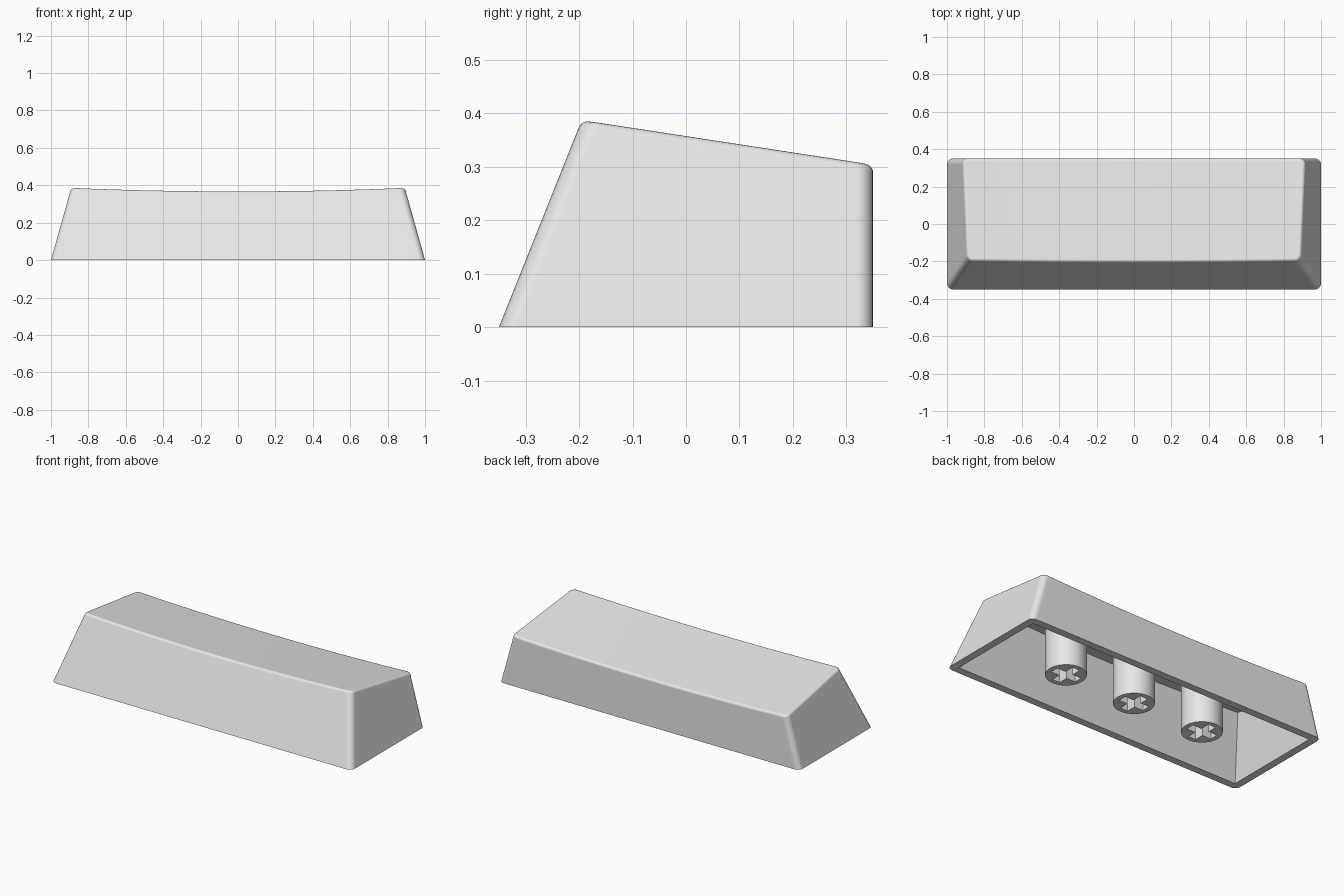
import bpy
import bmesh
import math

if "Cube" in bpy.data.objects:
    bpy.data.objects.remove(bpy.data.objects["Cube"])

gray = bpy.data.materials.new("light gray plastic")
gray.use_nodes = True
color = (0.8, 0.8, 0.8, 1)
gray.diffuse_color = color
gray.node_tree.nodes["Principled BSDF"].inputs["Base Color"].default_value = color

SIDE_TAPER, FRONT_TAPER = 0.28, 0.4   # inward lean per unit of height
TILT, DISH, WALL, STEPS = 0.153, 0.02, 0.045, 32


def finish(bm, name):
    bmesh.ops.recalc_face_normals(bm, faces=bm.faces)
    mesh = bpy.data.meshes.new(name)
    bm.to_mesh(mesh)
    bm.free()
    obj = bpy.data.objects.new(name, mesh)
    bpy.context.collection.objects.link(obj)
    mesh.materials.append(gray)
    return obj


def activate(obj):
    bpy.ops.object.select_all(action='DESELECT')
    obj.select_set(True)
    bpy.context.view_layer.objects.active = obj


def cut(obj, cutter):
    activate(obj)
    mod = obj.modifiers.new("cut", 'BOOLEAN')
    mod.operation, mod.solver, mod.object = 'DIFFERENCE', 'EXACT', cutter
    bpy.ops.object.modifier_apply(modifier=mod.name)
    bpy.data.objects.remove(cutter)


def smooth(obj):
    activate(obj)
    bpy.ops.object.shade_smooth_by_angle(angle=math.radians(30))
    mod = obj.modifiers.new("even shading", 'WEIGHTED_NORMAL')
    mod.keep_sharp = True


def tapered_block(inset, bottom):
    """Wedge with leaning front and ends, and a tilted top dished along x."""
    bm = bmesh.new()
    back = 0.35 - inset
    sections = []
    for i in range(STEPS + 1):
        u = 2 * i / STEPS - 1
        level = 0.358 - inset - DISH * (1 - u * u)
        front_z = (level + TILT * (0.35 - inset)) / (1 + TILT * FRONT_TAPER)
        section = []
        for z, is_back in ((bottom, 0), (bottom, 1), (level - TILT * back, 1), (front_z, 0)):
            x = u * (1 - inset - SIDE_TAPER * z)
            y = back if is_back else -0.35 + inset + FRONT_TAPER * z
            section.append(bm.verts.new((x, y, z)))
        sections.append(section)
    for a, b in zip(sections, sections[1:]):
        for k in range(4):
            n = (k + 1) % 4
            bm.faces.new((a[k], a[n], b[n], b[k]))
    bm.faces.new(sections[0])
    bm.faces.new(sections[-1])
    bmesh.ops.recalc_face_normals(bm, faces=bm.faces)
    return bm


def round_edges(bm, edges, size, segments):
    bmesh.ops.bevel(bm, geom=edges, offset=size, offset_type='OFFSET',
                    segments=segments, profile=0.5, affect='EDGES')
    bm.normal_update()


# Outer shell: rounded upright corners, then the rim of the top
bm = tapered_block(0, 0)
uprights = [e for e in bm.edges if abs(e.verts[0].co.z - e.verts[1].co.z) > 0.2
            and any(abs(f.normal.x) > 0.5 for f in e.link_faces)]
round_edges(bm, uprights, 0.032, 6)
rim = [e for e in bm.edges if sum(f.normal.z > 0.9 for f in e.link_faces) == 1]
round_edges(bm, rim, 0.013, 4)
shell = finish(bm, "keycap_shell")

# Hollow underside
cut(shell, finish(tapered_block(WALL, -0.05), "hollow_cutter"))
smooth(shell)


def box(name, x, size):
    bm = bmesh.new()
    bmesh.ops.create_cube(bm, size=1)
    bmesh.ops.scale(bm, vec=size, verts=bm.verts)
    bmesh.ops.translate(bm, vec=(x, 0, 0), verts=bm.verts)
    return finish(bm, name)


# Three round mounting stems with cross-shaped sockets
HEIGHT = 0.31
for label, x in (("right", -0.47), ("middle", 0), ("left", 0.47)):
    bm = bmesh.new()
    bmesh.ops.create_cone(bm, cap_ends=True, segments=48, radius1=0.111,
                          radius2=0.111, depth=HEIGHT)
    bmesh.ops.translate(bm, vec=(x, 0, HEIGHT / 2), verts=bm.verts)
    stem = finish(bm, label + "_stem")
    cut(stem, box("slot_cutter", x, (0.165, 0.05, 0.32)))
    cut(stem, box("slot_cutter", x, (0.05, 0.165, 0.32)))
    smooth(stem)
